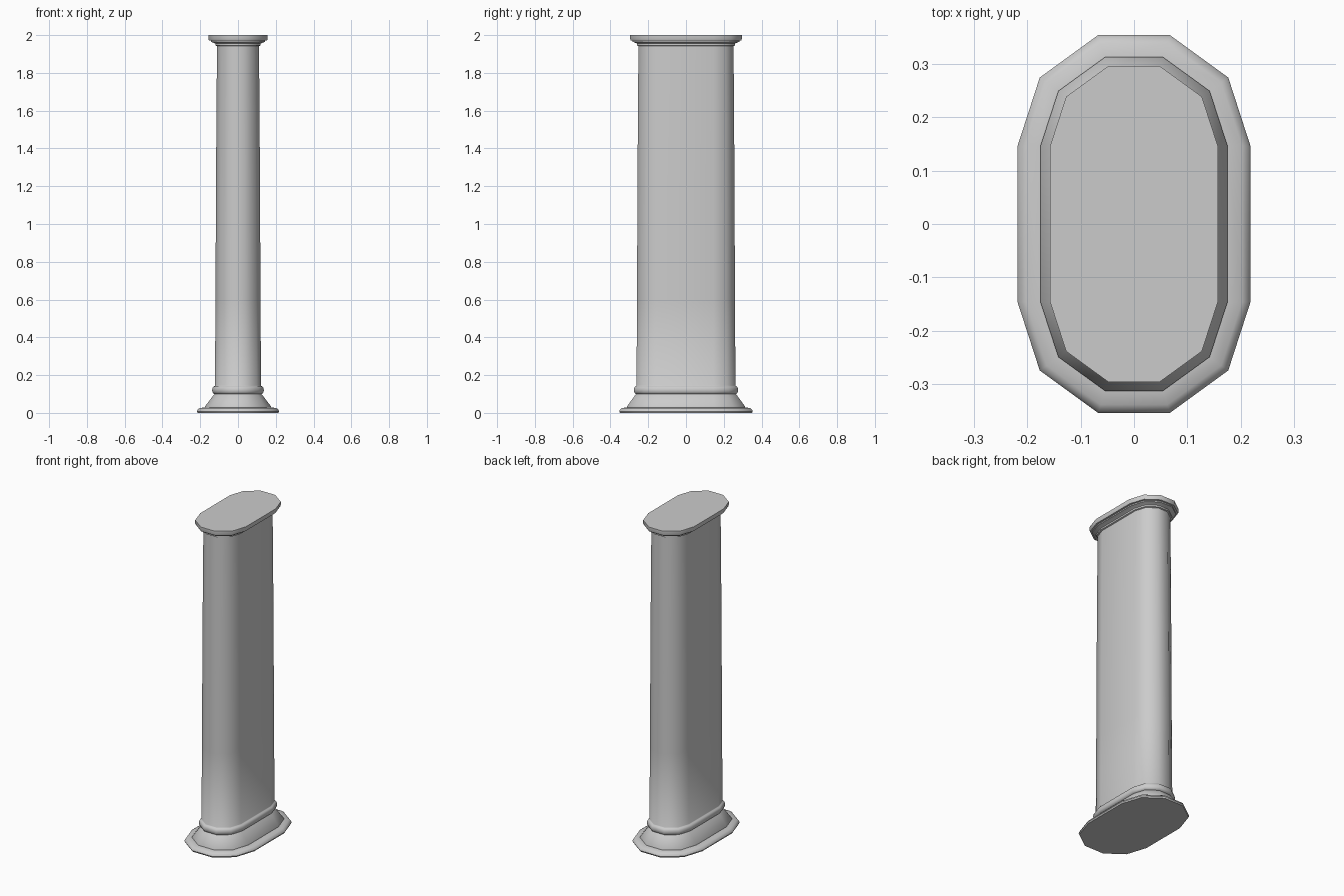
import bpy, bmesh, math

if "Cube" in bpy.data.objects:
    bpy.data.objects.remove(bpy.data.objects["Cube"])

SPLIT = 0.146   # half-length of the straight sides
SIDES = 10


def outline(r):
    # decagon split in two halves and pulled apart along y
    pts = []
    for half in (0, 1):
        for i in range(SIDES // 2 + 1):
            a = math.pi * half + 2 * math.pi * i / SIDES
            pts.append((r * math.cos(a), r * math.sin(a) + (-SPLIT if half else SPLIT)))
    return pts


def loft(name, profile):
    # stack outlines along a (radius, height) profile and cap both ends
    bm = bmesh.new()
    rings = [[bm.verts.new((x, y, z)) for x, y in outline(r)] for r, z in profile]
    n = len(rings[0])
    for low, high in zip(rings, rings[1:]):
        for i in range(n):
            j = (i + 1) % n
            bm.faces.new((low[i], low[j], high[j], high[i]))
    bm.faces.new(rings[0][::-1])
    bm.faces.new(rings[-1])
    mesh = bpy.data.meshes.new(name)
    bm.to_mesh(mesh)
    bm.free()
    ob = bpy.data.objects.new(name, mesh)
    bpy.context.collection.objects.link(ob)
    bpy.ops.object.select_all(action='DESELECT')
    ob.select_set(True)
    bpy.context.view_layer.objects.active = ob
    bpy.ops.object.shade_smooth_by_angle(angle=math.radians(40))
    return ob


# complete column: foot, flared plinth, ring, tapered shaft, stepped cap
bead = [(0.124 + 0.013 * math.cos(a), 0.121 + 0.021 * math.sin(a))
        for a in [math.radians(-90 + 30 * i) for i in range(7)]]
loft("column", [
    (0.214, 0.0), (0.218, 0.008), (0.214, 0.018), (0.202, 0.026), (0.175, 0.029),
    (0.175, 0.034), (0.128, 0.096),
    *bead,
    (0.122, 0.145), (0.119, 0.6), (0.117, 1.1), (0.114, 1.6), (0.111, 1.942),
    (0.119, 1.945), (0.119, 1.955), (0.130, 1.960), (0.143, 1.964),
    (0.143, 1.971), (0.154, 1.972), (0.157, 1.980), (0.157, 2.0),
])
